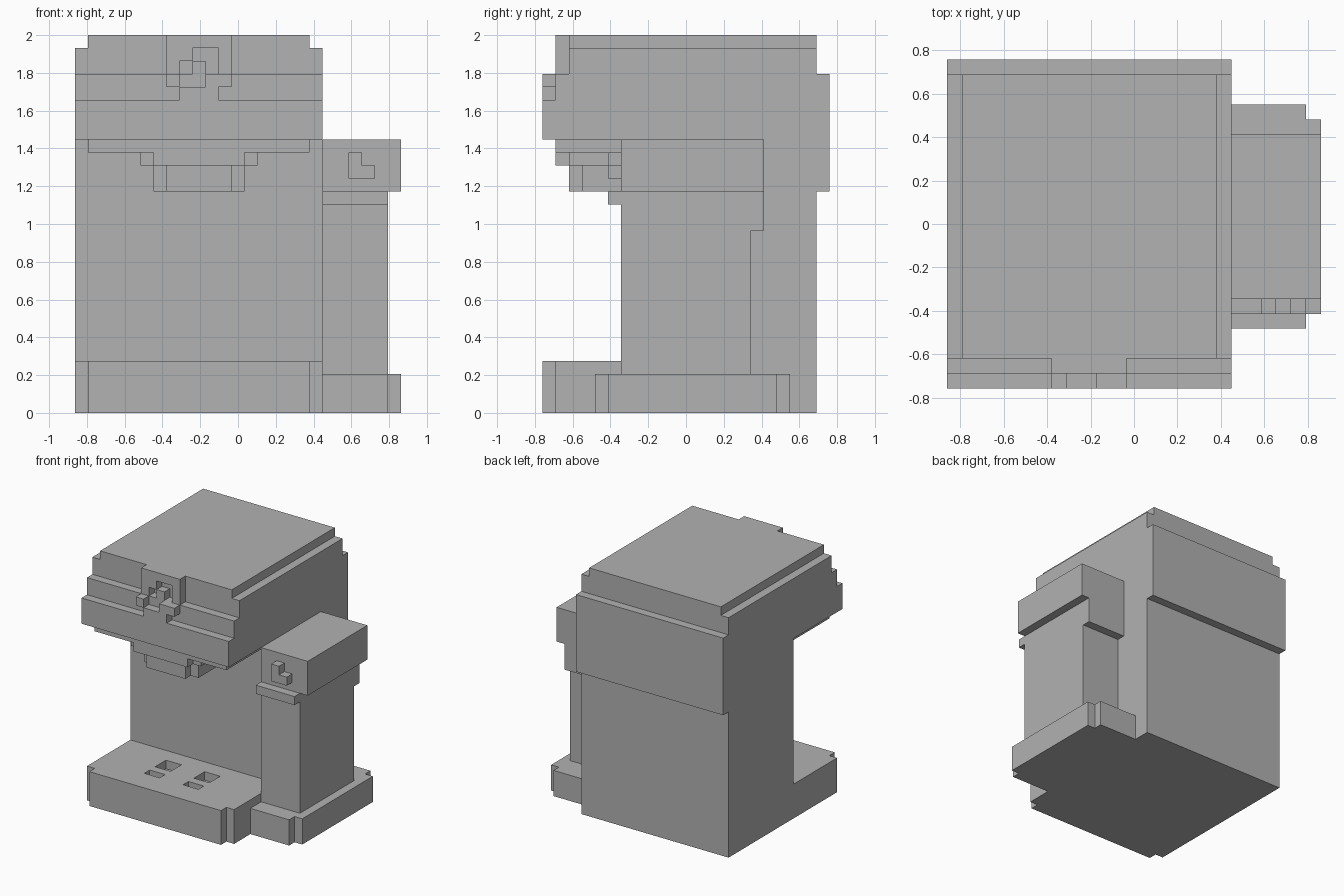
import bpy
import bmesh
from mathutils import Vector

cube = bpy.data.objects.get("Cube")
if cube:
    bpy.data.objects.remove(cube, do_unlink=True)

UNIT = 2 / 29                      # one block of the grid
CENTRE = Vector((12.5, 11, 0))     # grid point that sits on the origin

grey = bpy.data.materials.new("plain grey")
grey.use_nodes = True
grey.diffuse_color = (0.445, 0.445, 0.445, 1)
grey.node_tree.nodes["Principled BSDF"].inputs["Base Color"].default_value = grey.diffuse_color


def finish(name, bm):
    """Turn grid-space geometry into a centred, scaled object."""
    bmesh.ops.recalc_face_normals(bm, faces=bm.faces)
    for v in bm.verts:
        v.co = (v.co - CENTRE) * UNIT
    mesh = bpy.data.meshes.new(name)
    bm.to_mesh(mesh)
    bm.free()
    mesh.materials.append(grey)
    obj = bpy.data.objects.new(name, mesh)
    bpy.context.scene.collection.objects.link(obj)
    return obj


def boxes(name, *spans):
    """Each span is ((x0, x1), (y0, y1), (z0, z1)) in grid blocks."""
    bm = bmesh.new()
    for span in spans:
        low = Vector([s[0] for s in span])
        high = Vector([s[1] for s in span])
        for v in bmesh.ops.create_cube(bm, size=1)["verts"]:
            v.co = (low + high) / 2 + v.co * (high - low)
    return finish(name, bm)


def extrude_side(name, x0, x1, profile):
    """Extrude a (y, z) outline along x."""
    bm = bmesh.new()
    face = bm.faces.new([bm.verts.new((x0, y, z)) for y, z in profile])
    out = bmesh.ops.extrude_face_region(bm, geom=[face])["geom"]
    bmesh.ops.translate(bm, vec=(x1 - x0, 0, 0),
                        verts=[v for v in out if isinstance(v, bmesh.types.BMVert)])
    return finish(name, bm)


# Main body: base, back wall and overhanging head in one side outline
body = extrude_side("machine_body", 0, 19, [
    (1, 0), (21, 0), (21, 17), (22, 17), (22, 26), (21, 26), (21, 28), (2, 28),
    (2, 26), (1, 26), (1, 24), (0, 24), (0, 21), (9, 21), (9, 4), (1, 4)])

# Drain slots sunk into the base, mirrored about the middle
slots = boxes("slot_cutter", *[(x, y, (3, 5)) for x in ((6, 8), (11, 13))
                               for y in ((3, 4), (5, 7))])
slots.hide_render = True
cut = body.modifiers.new("slots", "BOOLEAN")
cut.operation = "DIFFERENCE"
cut.solver = "EXACT"
cut.object = slots
bpy.context.view_layer.update()
baked = bpy.data.meshes.new_from_object(body.evaluated_get(bpy.context.evaluated_depsgraph_get()))
body.modifiers.clear()
body.data = baked
bpy.data.objects.remove(slots, do_unlink=True)

boxes("base_front", ((1, 18), (0, 1), (0, 4)))
boxes("top_lid", ((1, 18), (2, 21), (28, 29)))

# Front badge: plate with stepped openings, and a raised curve under it
boxes("badge_plate",
      ((7, 8), (1, 2), (26, 29)), ((11, 12), (1, 2), (26, 29)),
      ((8, 11), (1, 2), (28, 29)), ((8, 9), (1, 2), (27, 28)),
      ((9, 10), (1, 2), (26, 27)))
boxes("badge_curve",
      ((7, 8), (0, 1), (25, 26)), ((8, 11), (0, 1), (24, 25)),
      ((10, 12), (0, 1), (25, 26)))

# Underside panel and the stepped round brew head below it
boxes("under_panel", ((1, 18), (1, 9), (20, 21)))
boxes("brew_collar",
      ((6, 13), (1, 9), (19, 20)),
      ((5, 6), (2, 9), (19, 20)), ((13, 14), (2, 9), (19, 20)))
boxes("brew_spout",
      ((7, 12), (2, 9), (17, 19)),
      ((6, 7), (3, 8), (17, 19)), ((12, 13), (3, 8), (17, 19)))

# Side grinder
boxes("grinder_base", ((19, 24), (4, 19), (0, 3)), ((24, 25), (5, 18), (0, 3)))
extrude_side("grinder_column", 19, 24, [
    (6, 3), (16, 3), (16, 14), (17, 14), (17, 17), (5, 17), (5, 16), (6, 16)])
boxes("grinder_hopper", ((19, 25), (6, 17), (17, 21)))
boxes("grinder_switch", ((21, 22), (5, 6), (18, 20)), ((22, 23), (5, 6), (18, 19)))
